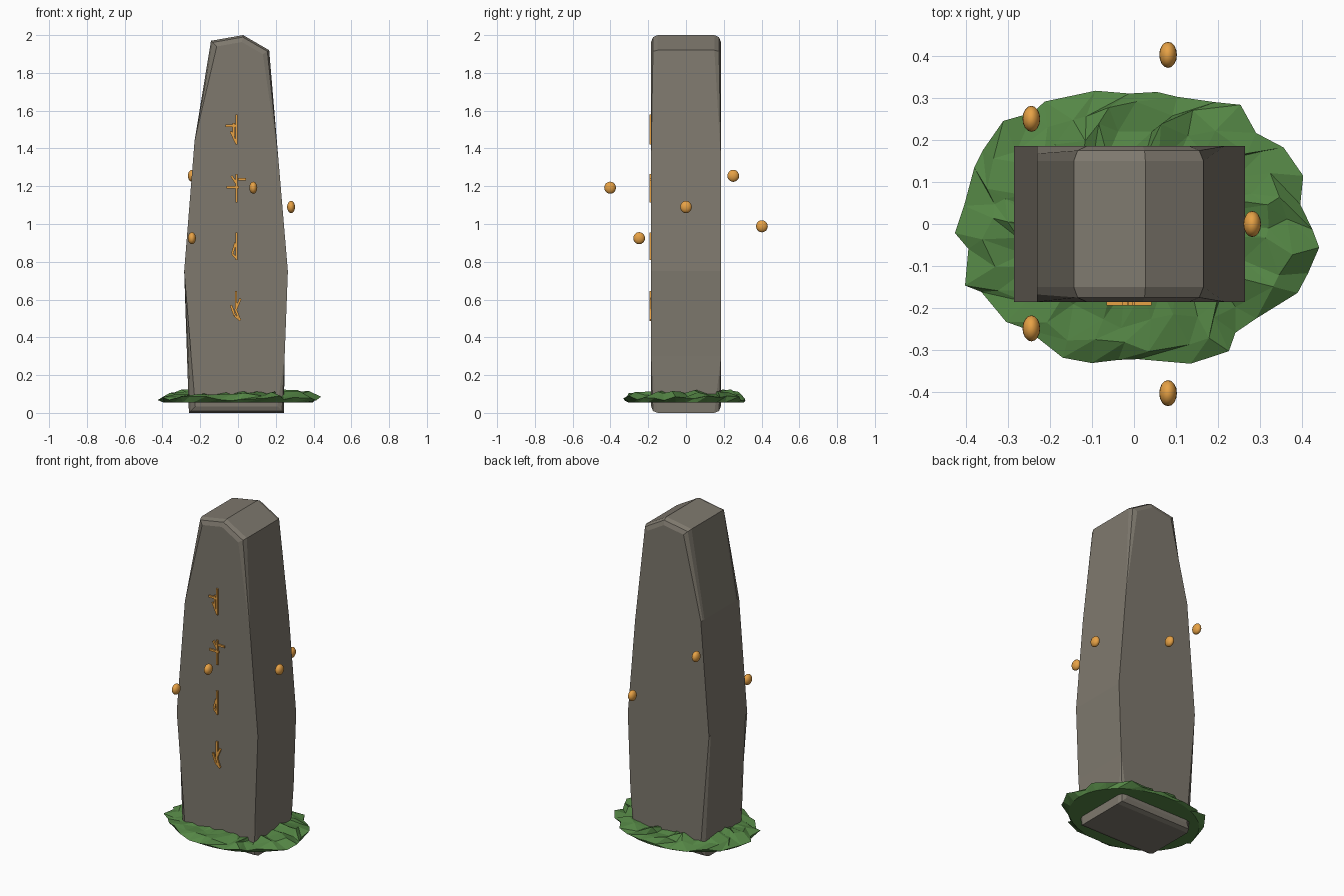
import bpy, bmesh, math, random
from mathutils import Vector, Matrix

if "Cube" in bpy.data.objects:
    bpy.data.objects.remove(bpy.data.objects["Cube"])

random.seed(7)


def material(name, rgb):
    m = bpy.data.materials.new(name)
    m.diffuse_color = (*rgb, 1)
    m.use_nodes = True
    m.node_tree.nodes["Principled BSDF"].inputs["Base Color"].default_value = m.diffuse_color
    return m


def make_object(name, bm, mat):
    bmesh.ops.recalc_face_normals(bm, faces=bm.faces[:])
    me = bpy.data.meshes.new(name)
    bm.to_mesh(me)
    bm.free()
    me.materials.append(mat)
    ob = bpy.data.objects.new(name, me)
    bpy.context.collection.objects.link(ob)
    return ob


stone_mat = material("stone", (0.21, 0.19, 0.155))
moss_mat = material("moss", (0.09, 0.24, 0.06))
glow_mat = material("amber", (0.80, 0.36, 0.06))

# Standing stone: extruded front outline with chamfered front and back rims
outline = [(-0.26, 0), (0.243, 0), (0.247, 0.30), (0.264, 0.75), (0.215, 1.33),
           (0.165, 1.92), (0.027, 2.0), (-0.143, 1.97), (-0.23, 1.44), (-0.285, 0.75)]
bm = bmesh.new()
front = [bm.verts.new((x, -0.185, z)) for x, z in outline]
back = [bm.verts.new((x, 0.185, z)) for x, z in outline]
bm.faces.new(front)
bm.faces.new(back[::-1])
for i in range(len(front)):
    j = (i + 1) % len(front)
    bm.faces.new((front[j], front[i], back[i], back[j]))
rims = [e for e in bm.edges if abs(e.verts[0].co.y - e.verts[1].co.y) < 0.01]
bmesh.ops.bevel(bm, geom=rims, offset=0.035, segments=2, profile=0.5, affect='EDGES')
make_object("standing_stone", bm, stone_mat)

# Moss mound: smooth elliptical base with jagged rings above it
bm = bmesh.new()
N = 34
rings = []
for r, z, jr, jz in [(0.93, 0.055, 0, 0), (1.0, 0.078, 0.06, 0.014), (0.86, 0.098, 0.07, 0.018),
                     (0.70, 0.108, 0.06, 0.018), (0.5, 0.11, 0.03, 0.015)]:
    ring = []
    for i in range(N):
        a = math.tau * i / N + random.uniform(-1, 1) * jr * 1.2
        k = r + random.uniform(-1, 1) * jr
        ring.append(bm.verts.new((0.425 * k * math.cos(a), 0.33 * k * math.sin(a),
                                  z + random.uniform(-1, 1) * jz)))
    rings.append(ring)
for lo, hi in zip(rings, rings[1:]):
    for i in range(N):
        j = (i + 1) % N
        bm.faces.new((lo[i], lo[j], hi[j]))
        bm.faces.new((lo[i], hi[j], hi[i]))
bm.faces.new(rings[0][::-1])
bm.faces.new(rings[-1])
make_object("moss_mound", bm, moss_mat)

# Carved marks: thin raised strokes on the front face (x1, z1, x2, z2)
marks = [
    [(-0.008, 1.58, -0.008, 1.42), (-0.065, 1.52, -0.008, 1.52),
     (-0.038, 1.49, -0.01, 1.43), (-0.022, 1.535, -0.022, 1.465)],
    [(-0.008, 1.265, -0.008, 1.115), (0.0, 1.237, 0.042, 1.237),
     (-0.06, 1.195, 0.005, 1.195), (-0.035, 1.255, -0.008, 1.215)],
    [(-0.008, 0.955, -0.008, 0.81), (-0.014, 0.90, -0.03, 0.842),
     (-0.03, 0.842, -0.008, 0.818)],
    [(-0.01, 0.645, -0.01, 0.53), (-0.037, 0.57, -0.018, 0.515),
     (-0.018, 0.515, 0.013, 0.49), (0.013, 0.605, -0.015, 0.54), (-0.01, 0.54, 0.01, 0.49)],
]
for n, strokes in enumerate(marks):
    bm = bmesh.new()
    for x1, z1, x2, z2 in strokes:
        d = Vector((x2 - x1, 0, z2 - z1))
        rot = d.to_track_quat('Z', 'Y').to_matrix().to_4x4()
        if abs(d.x) < 1e-6:
            rot = Matrix.Identity(4)
        else:
            rot = Matrix.Rotation(math.atan2(d.x, d.z), 4, 'Y')
        mid = Matrix.Translation(((x1 + x2) / 2, -0.187, (z1 + z2) / 2))
        size = Matrix.Diagonal((0.012, 0.013, d.length, 1))
        bmesh.ops.create_cube(bm, size=1, matrix=mid @ rot @ size)
    make_object(f"carved_mark_{n + 1}", bm, glow_mat)

# Floating orbs circling the stone
for n, (x, y, z) in enumerate([(0.281, 0, 1.09), (0.081, 0.402, 0.988), (-0.244, 0.25, 1.255),
                               (-0.244, -0.248, 0.925), (0.081, -0.402, 1.192)]):
    bm = bmesh.new()
    bmesh.ops.create_uvsphere(bm, u_segments=16, v_segments=10, radius=1,
                              matrix=Matrix.Translation((x, y, z)) @ Matrix.Diagonal((0.021, 0.031, 0.032, 1)))
    for f in bm.faces:
        f.smooth = True
    make_object(f"floating_orb_{n + 1}", bm, glow_mat)
